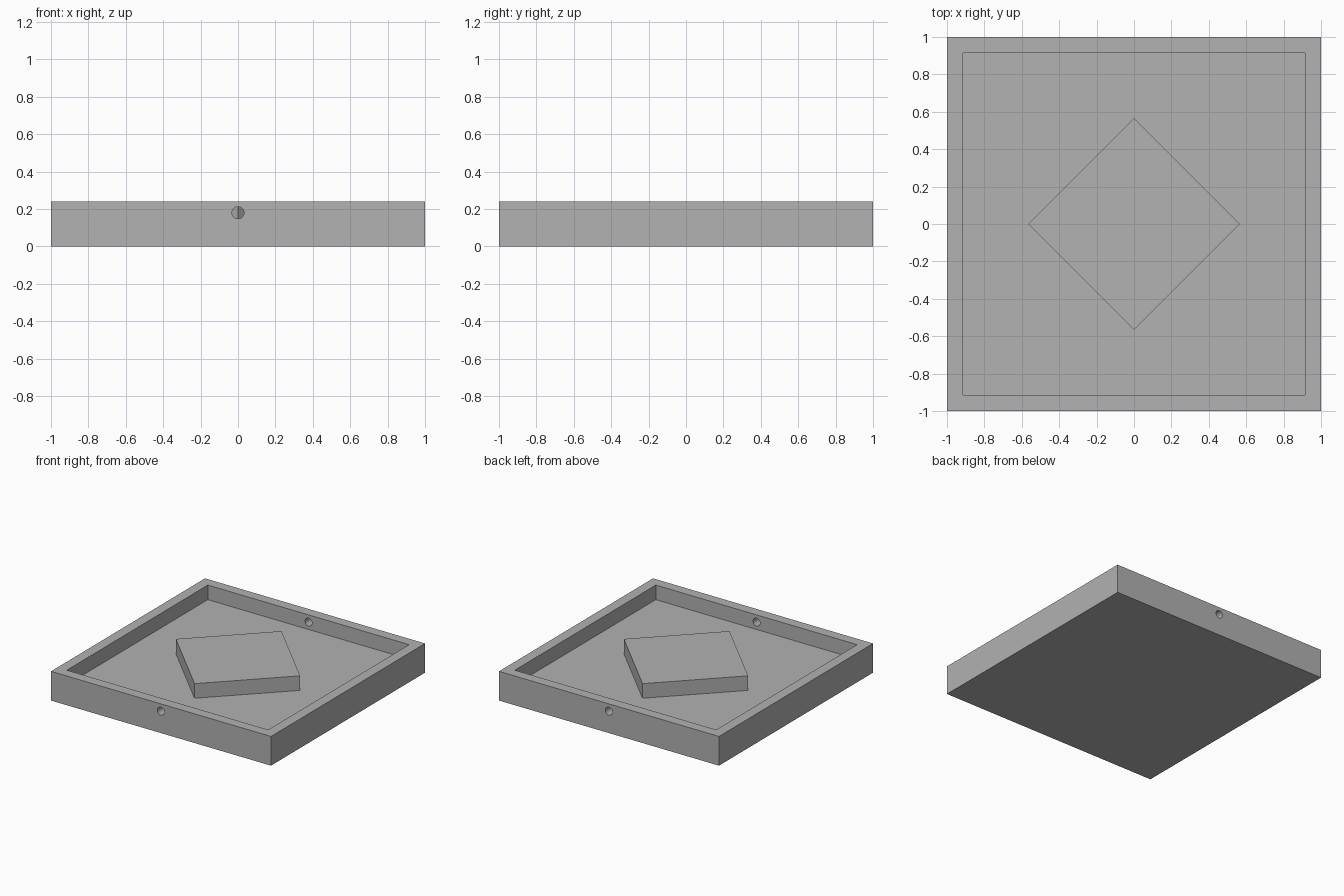
import bpy
import bmesh
from mathutils import Matrix, Vector

cube = bpy.data.objects.get("Cube")
if cube:
    bpy.data.objects.remove(cube, do_unlink=True)

HEIGHT = 0.24
FLOOR = 0.12
WALL = 0.12
HOLE_RADIUS = 0.032

grey = bpy.data.materials.new("plain grey")
grey.use_nodes = True
colour = (0.445, 0.445, 0.445, 1)
grey.diffuse_color = colour
grey.node_tree.nodes["Principled BSDF"].inputs["Base Color"].default_value = colour


def make_object(name, bm):
    bmesh.ops.recalc_face_normals(bm, faces=bm.faces)
    mesh = bpy.data.meshes.new(name)
    bm.to_mesh(mesh)
    bm.free()
    mesh.materials.append(grey)
    obj = bpy.data.objects.new(name, mesh)
    bpy.context.collection.objects.link(obj)
    return obj


def prism(name, sides, radius, depth, matrix):
    bm = bmesh.new()
    bmesh.ops.create_cone(bm, cap_ends=True, segments=sides, radius1=radius,
                          radius2=radius, depth=depth, matrix=matrix)
    return make_object(name, bm)


# Square tray: a block whose top is inset and pushed down to the floor
bm = bmesh.new()
bmesh.ops.create_cube(bm, size=1, matrix=Matrix.Translation((0, 0, HEIGHT / 2))
                      @ Matrix.Diagonal((2, 2, HEIGHT, 1)))
top = max(bm.faces, key=lambda f: f.calc_center_median().z)
bmesh.ops.inset_region(bm, faces=[top], thickness=WALL)
well = bmesh.ops.extrude_face_region(bm, geom=[top])["geom"]
bmesh.ops.translate(bm, vec=(0, 0, FLOOR - HEIGHT),
                    verts=[v for v in well if isinstance(v, bmesh.types.BMVert)])
if top.is_valid:
    bmesh.ops.delete(bm, geom=[top], context="FACES_ONLY")
tray = make_object("tray", bm)

# Round holes through the middle of the front and back walls
for side, y in (("front", -1 + WALL / 2), ("back", 1 - WALL / 2)):
    place = Matrix.Translation((0, y, (FLOOR + HEIGHT) / 2)) @ Matrix.Rotation(1.5707963, 4, "X")
    cutter = prism(side + "_hole_cutter", 32, HOLE_RADIUS, WALL * 2, place)
    cutter.hide_render = True
    cut = tray.modifiers.new(side + "_hole", "BOOLEAN")
    cut.operation = "DIFFERENCE"
    cut.solver = "EXACT"
    cut.object = cutter
    bpy.context.view_layer.objects.active = tray
    bpy.ops.object.modifier_apply(modifier=cut.name)
    bpy.data.objects.remove(cutter, do_unlink=True)

# Smooth hole walls, sharp edges elsewhere
bpy.ops.object.select_all(action="DESELECT")
tray.select_set(True)
bpy.ops.object.shade_smooth_by_angle()

# Raised centre block, turned so its corners point to the walls
prism("centre_block", 4, 0.565, HEIGHT - FLOOR,
      Matrix.Translation(Vector((0, 0, (FLOOR + HEIGHT) / 2))))
